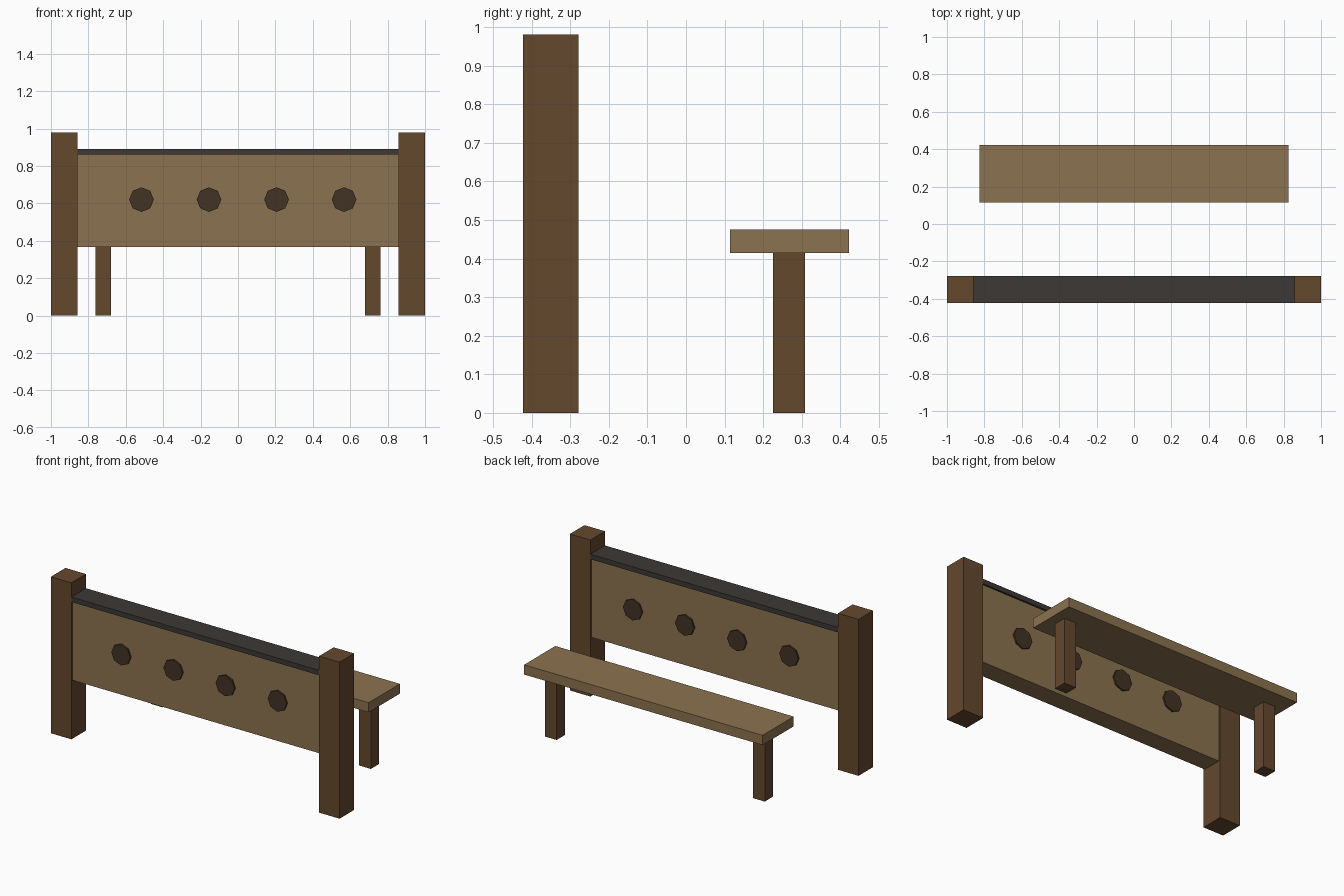
import bpy
from math import pi

if "Cube" in bpy.data.objects:
    bpy.data.objects.remove(bpy.data.objects["Cube"])


def material(name, rgb):
    m = bpy.data.materials.new(name)
    m.diffuse_color = (*rgb, 1)
    m.use_nodes = True
    m.node_tree.nodes["Principled BSDF"].inputs["Base Color"].default_value = m.diffuse_color
    return m


DARK_WOOD = material("dark_wood", (0.13, 0.065, 0.027))
LIGHT_WOOD = material("light_wood", (0.26, 0.17, 0.08))
CAP = material("dark_cap", (0.045, 0.04, 0.036))
HOLE = material("hole_dark", (0.055, 0.032, 0.017))


def box(name, x, y, z, mat):
    """Box from (min, max) ranges on each axis."""
    spans = (x, y, z)
    bpy.ops.mesh.primitive_cube_add(size=1, location=[(a + b) / 2 for a, b in spans])
    ob = bpy.context.object
    ob.name = name
    ob.scale = [b - a for a, b in spans]
    bpy.ops.object.transform_apply(location=False, rotation=False, scale=True)
    ob.data.materials.append(mat)
    return ob


BOARD_Y = -0.351   # centre line of the upright frame

# Posts and bench legs, mirrored left and right
for side, s in (("left", -1), ("right", 1)):
    box(side + "_post", sorted((s * 0.858, s * 1.0)), (-0.423, -0.279), (0, 0.98), DARK_WOOD)
    box(side + "_bench_leg", sorted((s * 0.68, s * 0.762)), (0.226, 0.309), (0, 0.414), DARK_WOOD)

# Upright board with its top cap
box("board", (-0.858, 0.858), (BOARD_Y - 0.061, BOARD_Y + 0.061), (0.366, 0.86), LIGHT_WOOD)
box("board_cap", (-0.858, 0.858), (-0.423, -0.279), (0.86, 0.891), CAP)

# Octagonal dark plugs through the board
for i in range(4):
    bpy.ops.mesh.primitive_cylinder_add(
        vertices=8, radius=0.066, depth=0.143,
        location=(-0.516 + i * 0.361, BOARD_Y, 0.62), rotation=(pi / 2, 0, 0))
    plug = bpy.context.object
    plug.name = f"board_hole_{i + 1}"
    plug.data.materials.append(HOLE)

# Bench seat
box("bench_seat", (-0.826, 0.826), (0.114, 0.422), (0.414, 0.475), LIGHT_WOOD)
